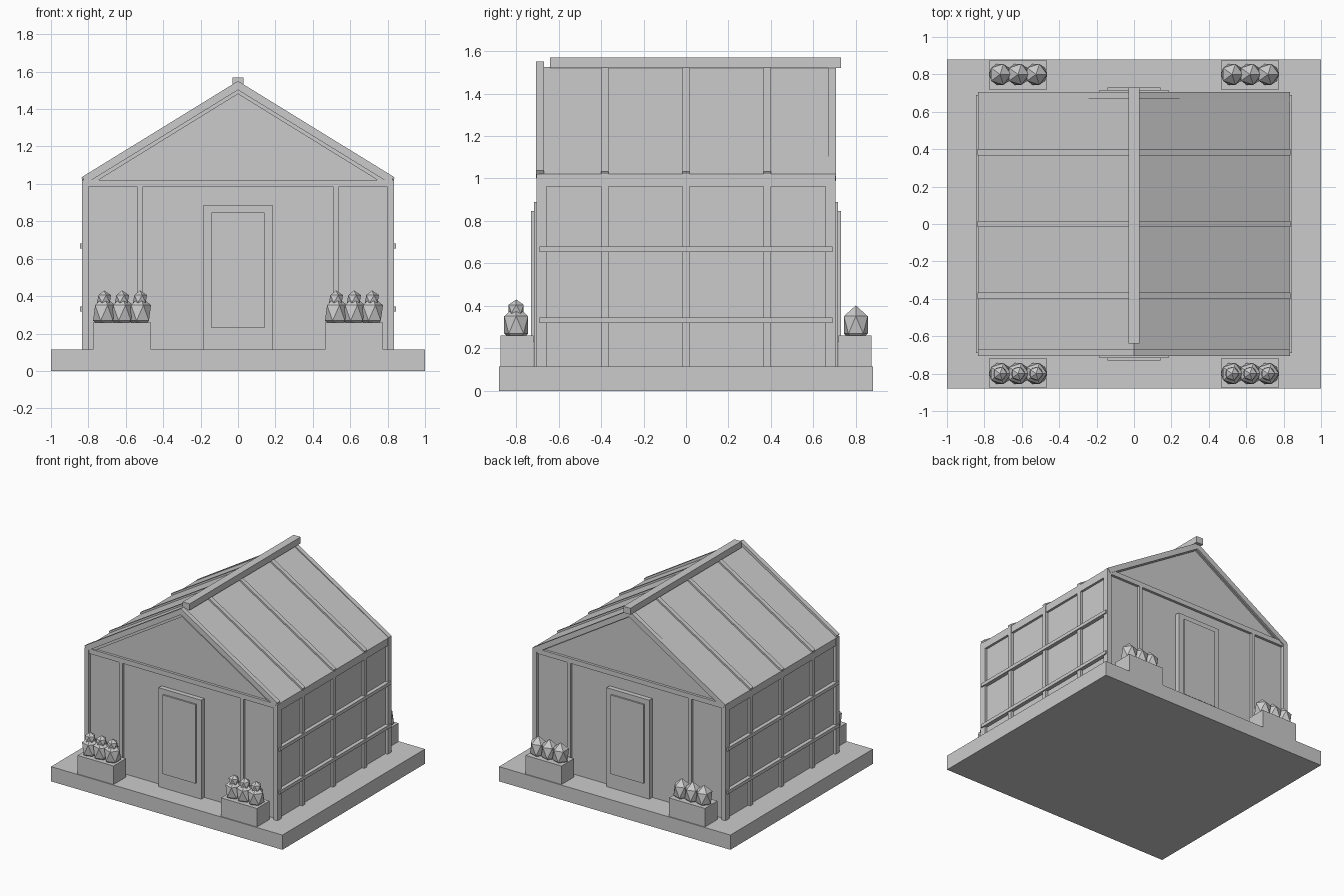
import bpy
import bmesh
from mathutils import Matrix, Vector

cube = bpy.data.objects.get("Cube")
if cube:
    bpy.data.objects.remove(cube, do_unlink=True)

grey = bpy.data.materials.new("plain grey")
grey.use_nodes = True
COLOUR = (0.6, 0.6, 0.6, 1)
grey.diffuse_color = COLOUR
grey.node_tree.nodes["Principled BSDF"].inputs["Base Color"].default_value = COLOUR


def finish(name, bm):
    bmesh.ops.recalc_face_normals(bm, faces=bm.faces)
    mesh = bpy.data.meshes.new(name)
    bm.to_mesh(mesh)
    bm.free()
    mesh.materials.append(grey)
    obj = bpy.data.objects.new(name, mesh)
    bpy.context.collection.objects.link(obj)


def box(name, x, y, z):
    """Box from (low, high) ranges along each axis."""
    bm = bmesh.new()
    spans = [sorted(r) for r in (x, y, z)]
    centre = Vector([(a + b) / 2 for a, b in spans])
    size = [b - a for a, b in spans]
    bmesh.ops.create_cube(bm, size=1, matrix=Matrix.Translation(centre) @ Matrix.Diagonal((*size, 1)))
    finish(name, bm)


def prism(name, profile, y0, y1):
    """Extrude an xz profile along y."""
    bm = bmesh.new()
    face = bm.faces.new([bm.verts.new((px, y0, pz)) for px, pz in profile])
    ext = bmesh.ops.extrude_face_region(bm, geom=[face])
    verts = [v for v in ext["geom"] if isinstance(v, bmesh.types.BMVert)]
    bmesh.ops.translate(bm, verts=verts, vec=(0, y1 - y0, 0))
    finish(name, bm)


def chevron(name, apex, eave_x, eave_z, thick, y0, y1):
    """Two sloping bars meeting at the ridge, with square-cut ends."""
    down = Vector((eave_x, eave_z - apex)).normalized()
    inner_x = eave_x + down.y * thick
    inner_z = eave_z - down.x * thick
    drop = thick / down.x
    prism(name, [(-eave_x, eave_z), (0, apex), (eave_x, eave_z),
                 (inner_x, inner_z), (0, apex - drop), (-inner_x, inner_z)], y0, y1)


def plant_ball(name, x, y, z, width, height):
    bm = bmesh.new()
    bmesh.ops.create_icosphere(bm, subdivisions=1, radius=1,
                               matrix=Matrix.Translation((x, y, z)) @ Matrix.Diagonal((width, width, height, 1)))
    finish(name, bm)


FLOOR = 0.115
MID_BARS = (-0.383, 0, 0.383)

# Base and solid wall body with gable ends
box("base_slab", (-1, 1), (-0.88, 0.88), (0, FLOOR))
prism("walls", [(-0.815, FLOOR), (0.815, FLOOR), (0.815, 1.01), (0, 1.51), (-0.815, 1.01)], -0.68, 0.68)

# Roof sheet, roof bars and ridge
chevron("roof_panels", 1.525, 0.832, 1.02, 0.02, -0.69, 0.69)
for y in MID_BARS:
    chevron("roof_bar", 1.54, 0.838, 1.032, 0.02, y - 0.017, y + 0.017)
box("ridge_cap", (-0.03, 0.03), (-0.64, 0.73), (1.52, 1.57))

# Side wall framing
for s, side in ((1, "left"), (-1, "right")):
    for y in MID_BARS:
        box(side + "_side_post", (s * 0.80, s * 0.835), (y - 0.017, y + 0.017), (FLOOR, 1.015))
    for z in (0.332, 0.667):
        box(side + "_side_rail", (s * 0.81, s * 0.845), (-0.69, 0.69), (z - 0.013, z + 0.013))
    box(side + "_top_plate", (s * 0.80, s * 0.833), (-0.66, 0.66), (0.962, 1.02))

# Front and back ends
for e, end, apex in ((-1, "front", 1.55), (1, "back", 1.535)):
    chevron(end + "_gable_rafter", apex, 0.834, apex - 0.513, 0.041, e * 0.67, e * 0.706)
    chevron(end + "_gable_trim", 1.51, 0.788, 1.024, 0.025, e * 0.67, e * 0.692)
    box(end + "_tie_beam", (-0.833, 0.833), (e * 0.66, e * 0.70), (0.984, 1.022))
    box(end + "_door_frame", (-0.185, 0.185), (e * 0.67, e * 0.717), (FLOOR, 0.888))
    box(end + "_door_panel", (-0.142, 0.142), (e * 0.70, e * 0.729), (0.23, 0.847))
    for s, side in ((1, "left"), (-1, "right")):
        name = end + "_" + side
        box(name + "_corner_post", (s * 0.798, s * 0.835), (e * 0.657, e * 0.704), (FLOOR, 1.02))
        box(name + "_wall_post", (s * 0.51, s * 0.537), (e * 0.66, e * 0.70), (FLOOR, 0.99))
        # Planter with three faceted plants
        box(name + "_planter", (s * 0.465, s * 0.775), (e * 0.718, e * 0.873), (FLOOR, 0.26))
        for i in (-1, 0, 1):
            x = s * 0.62 + i * 0.096
            plant_ball(name + "_bush", x, e * 0.80, 0.31, 0.066, 0.092)
            if e < 0:
                plant_ball(name + "_bloom", x, e * 0.80, 0.385, 0.042, 0.045)
